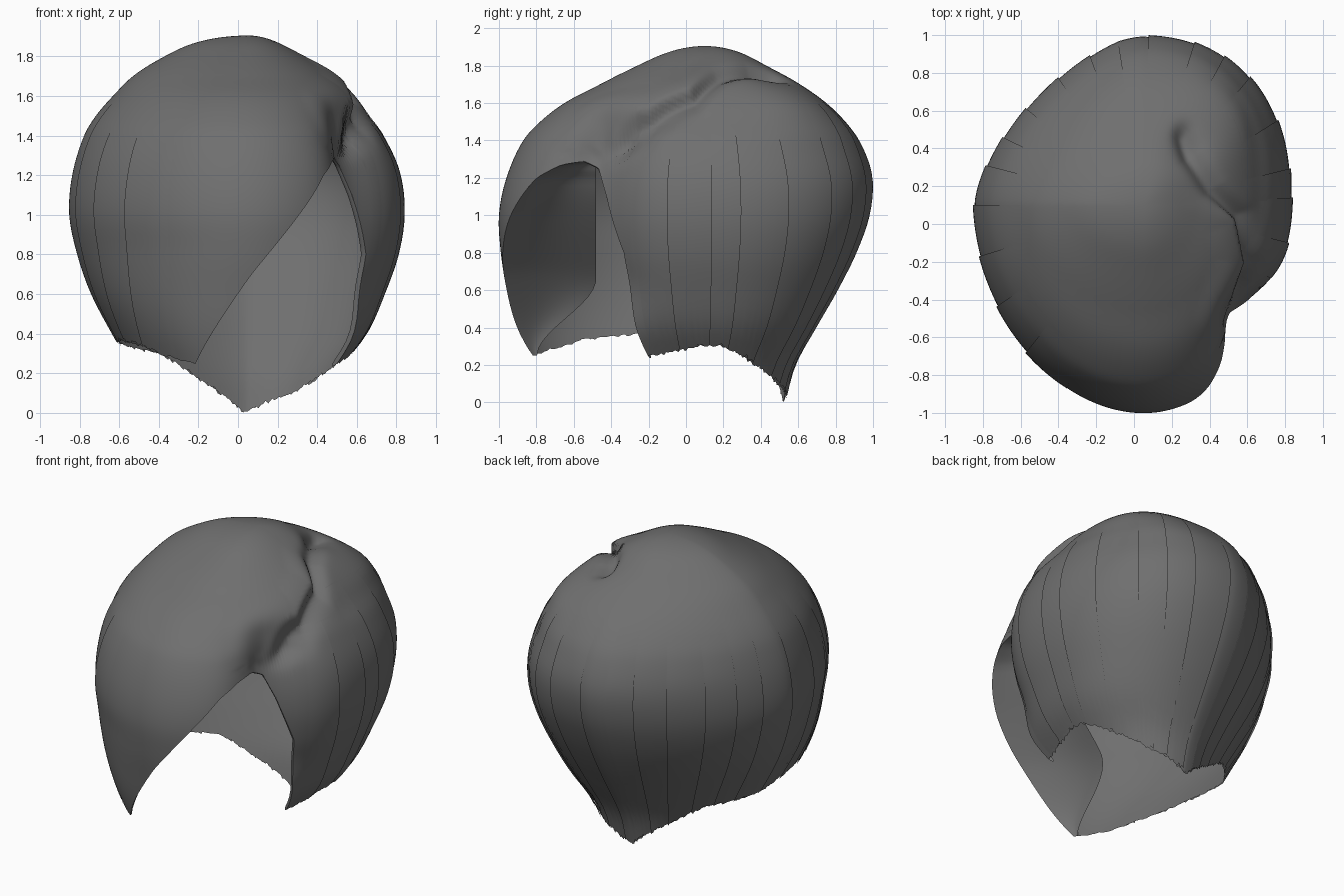
import bpy, bmesh, math, random
from mathutils import Vector

if "Cube" in bpy.data.objects:
    bpy.data.objects.remove(bpy.data.objects["Cube"])

random.seed(4)
CX, CY, TOP = 0.05, 0.10, 1.905

# Horizontal sections of the hair volume: z, left x, right x, front y, back y
SECTIONS = [
    (1.905, .05, .05, .10, .10), (1.87, -.21, .20, -.10, .29),
    (1.80, -.37, .33, -.26, .43), (1.70, -.53, .49, -.46, .61),
    (1.60, -.63, .59, -.65, .75), (1.50, -.71, .66, -.78, .85),
    (1.40, -.765, .73, -.87, .92), (1.20, -.825, .81, -.96, .985),
    (1.00, -.84, .83, -1.0, .97), (.80, -.80, .80, -.99, .90),
    (.60, -.73, .73, -.96, .80), (.40, -.625, .64, -.925, .685),
    (.20, -.51, .49, -.87, .575), (.0, -.40, .40, -.80, .52)]
U = [math.sqrt(TOP - s[0]) for s in SECTIONS]

# Lower edge of the hair by direction (degrees, 0 = right, 90 = back, 270 = front)
HEM = [(-34, .25), (-10, .29), (8, .31), (20, .27), (35, .20), (60, .10), (85, .03),
       (92, 0), (105, .08), (125, .17), (150, .30), (180, .35), (210, .37), (230, .34),
       (242, .29), (254, .25), (271, .70), (284, 1.0), (293, 1.2), (299, 1.27),
       (304, 1.29), (309, 1.25), (315, 1.1), (324, .80), (326, .25)]
# Parting line seen from above
PARTING = [Vector(p) for p in ((.27, .48), (.31, .36), (.42, .18), (.56, .04),
                               (.61, -.2), (.50, -.52))]


def smooth(a, b, x):
    t = min(1, max(0, (x - a) / (b - a)))
    return t * t * (3 - 2 * t)


def hem(deg):
    for (a, za), (b, zb) in zip(HEM, HEM[1:]):
        if a <= deg <= b:
            return za + (zb - za) * (deg - a) / (b - a)
    return .25


def section(u):
    """Hermite interpolation of the section table."""
    k = max(i for i in range(len(U) - 1) if U[i] <= u + 1e-9)
    h = U[k + 1] - U[k]
    t = (u - U[k]) / h

    def slope(i, c):
        a, b = max(i - 1, 0), min(i + 1, len(U) - 1)
        return (SECTIONS[b][c] - SECTIONS[a][c]) / (U[b] - U[a])
    out = []
    for c in range(1, 5):
        p, q = SECTIONS[k][c], SECTIONS[k + 1][c]
        out.append((2*t**3 - 3*t*t + 1) * p + (t**3 - 2*t*t + t) * h * slope(k, c)
                   + (3*t*t - 2*t**3) * q + (t**3 - t*t) * h * slope(k + 1, c))
    return out


def parting_offset(p):
    """Distance to the parting, and whether the point is on its right side."""
    best, right = 9, False
    for a, b in zip(PARTING, PARTING[1:]):
        d = b - a
        t = min(1, max(0, (p - a).dot(d) / d.length_squared))
        off = p - a - d * t
        if off.length < best:
            best, right = off.length, d.x * off.y - d.y * off.x > 0
    return best, right


def point(deg, u, lift=0.0):
    """Point of the hair surface in a direction, u = root of the drop from the top."""
    z = TOP - u * u
    left, right, front, back = section(u)
    c, s = math.cos(math.radians(deg)), math.sin(math.radians(deg))
    a = max(1e-4, right - CX if c > 0 else CX - left)
    b = max(1e-4, back - CY if s > 0 else CY - front)
    if s > 0:      # back: flat on the left, full on the right
        n = 1.38 + .14 * smooth(.3, .9, z) if c < 0 else 2.3 + .4 * smooth(1.3, 1.6, z)
    else:
        n = 2.35 - .42 * smooth(.25, .9, z) if c < 0 else 2
    r = (abs(c / a) ** n + abs(s / b) ** n) ** (-1 / n)
    # tuck the hair in beside the face opening
    d = (deg + 180) % 360 - 180 + 50
    tuck = math.exp(-(d / (17 if d > 0 else 9)) ** 2 / 2 * 1.4)
    r *= 1 - .18 * tuck * smooth(.25, .7, z) * (1 - smooth(1.35, 1.65, z))
    # swelling of the swept-back lock behind the parting
    r += .03 * math.exp(-((d - 96) / 20) ** 2 - ((z - 1.6) / .12) ** 2)
    r += lift
    p = Vector((CX + r * c, CY + r * s, z))
    if z > 1.25:   # parting: a groove behind, an overhanging fringe lip in front
        dist, on_right = parting_offset(p.xy)
        groove = .05 * math.exp(-(dist / .05) ** 2)
        if on_right:
            lip = .055 * math.exp(-(dist / .06) ** 2)
        else:
            lip = .055 - .07 * smooth(0, .04, dist)
            lip *= 1 - smooth(.04, .2, dist)
        ahead = 1 - smooth(.0, .2, p.y)
        pit = .03 * math.exp(-((p.x - .3) ** 2 + (p.y - .42) ** 2) / .012)
        g = groove * (1 - ahead) + lip * ahead + pit
        p += (Vector((CX, CY, 1.1)) - p).normalized() * g * smooth(1.25, 1.4, z)
    return p


def grid(name, rows):
    """Smooth sheet through columns of points."""
    bm = bmesh.new()
    cols = [[bm.verts.new(p) for p in col] for col in rows]
    for a, b in zip(cols, cols[1:]):
        for j in range(len(a) - 1):
            bm.faces.new((a[j], a[j + 1], b[j + 1], b[j]))
    bmesh.ops.remove_doubles(bm, verts=bm.verts, dist=1e-3)
    for f in bm.faces:
        f.smooth = True
    me = bpy.data.meshes.new(name)
    bm.to_mesh(me)
    bm.free()
    ob = bpy.data.objects.new(name, me)
    ob.data.materials.append(hair)
    bpy.context.collection.objects.link(ob)
    return ob


def span(a, b, step):
    n = max(1, round((b - a) / step))
    return [a + (b - a) * i / n for i in range(n + 1)]


def drop(deg, jag=0.0):
    return math.sqrt(TOP - max(0, hem(deg) + jag))


hair = bpy.data.materials.new("charcoal_hair")
hair.diffuse_color = (.16, .16, .16, 1)
hair.use_nodes = True
hair.node_tree.nodes["Principled BSDF"].inputs["Base Color"].default_value = hair.diffuse_color

# Main shell, with a ragged hem and the face opening cut by the hem curve
angles = span(-34, 324, 1.5) + span(324.2, 326, .2)
cols = []
for i, deg in enumerate(angles):
    jag = random.uniform(-.015, .015) if -32 < deg < 250 and i % 3 == 0 else 0
    um = drop(deg, jag)
    cols.append([point(deg, um * j / 80) for j in range(81)])
grid("hair_shell", cols)

# Underside of the fringe: a sheet folding back from the fringe edge into the head
cols = []
for deg in span(254, 303, 1.5):
    e = point(deg, drop(deg))
    k = smooth(.2, .66, e.z) ** .8
    end = Vector((e.x - .18 * k, e.y + (-.48 - e.y) * k, e.z))
    col = []
    for j in range(13):
        t = j / 12
        p = e.lerp(end, t)
        p.x -= .05 * k * math.sin(math.pi * t)
        col.append(p)
    cols.append(col)
grid("fringe_underside", cols)

# Rolled edge of the side lock
cols = []
for deg in span(304, 324, 1.5) + span(324.2, 326, .2):
    um = drop(deg)
    cols.append([point(deg, um + .006 * math.sin(math.pi * k / 4), -.03 * k / 4)
                 for k in range(5)])
grid("side_lock_rim", cols)

# Overlapping locks: strips that lift slightly off the shell along one edge
start = -30
count = 0
while start < 236:
    width = random.uniform(11, 19)
    top = random.uniform(.45, .65)
    side = 1 if start < 90 else -1
    cols = []
    for deg in span(start, start + width, 1.5):
        t = (deg - start) / width
        rise = t if side > 0 else 1 - t
        um = drop(deg, random.uniform(-.01, .015))
        cols.append([point(deg, top + (um - top) * j / 30,
                           (.002 + .01 * rise) * smooth(0, .3, j / 30)) for j in range(31)])
    count += 1
    grid("hair_lock_%02d" % count, cols)
    start += width * .95
